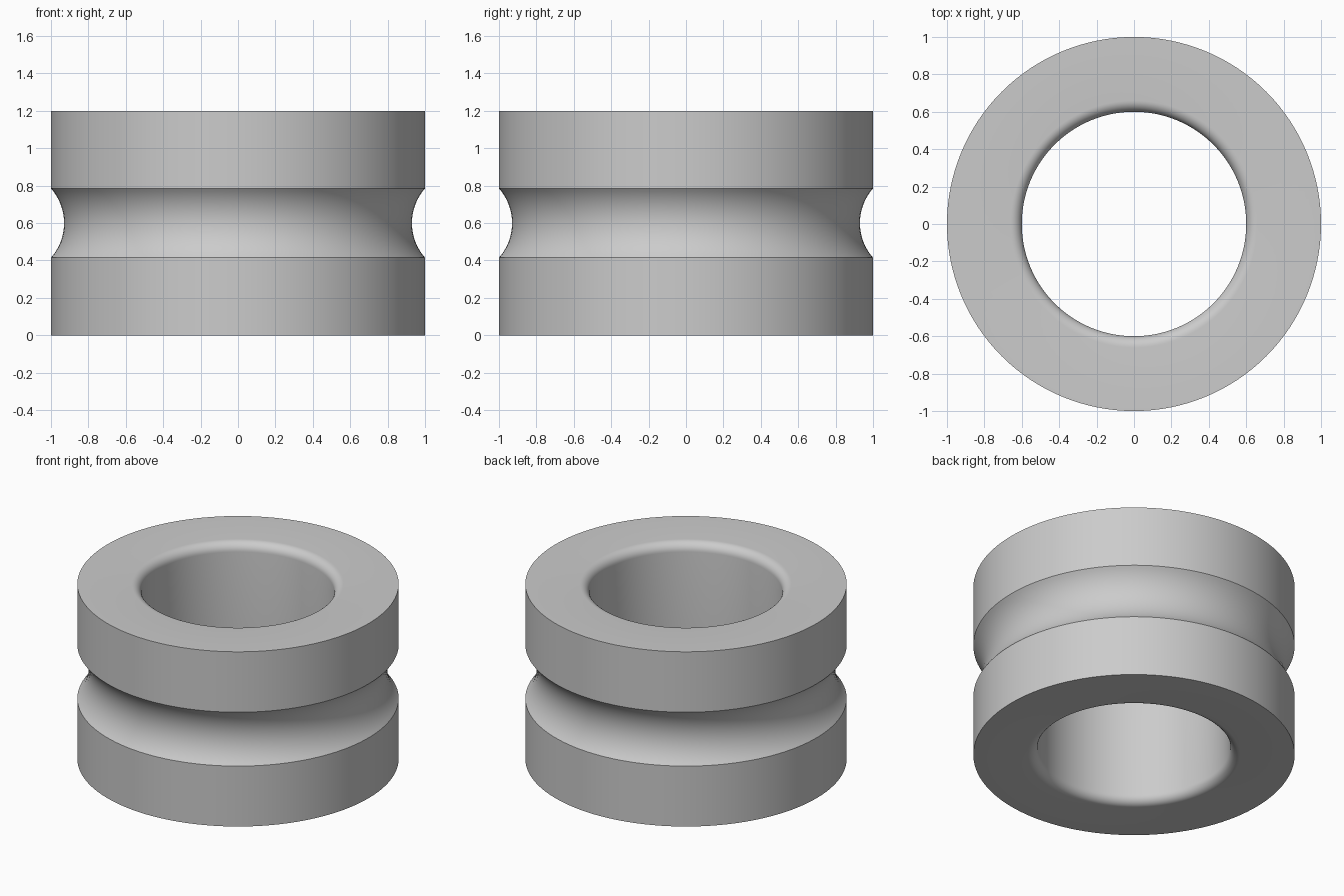
import bpy, bmesh
from math import pi, sin, cos, asin

cube = bpy.data.objects.get("Cube")
if cube:
    bpy.data.objects.remove(cube)

HEIGHT, OUTER, BORE = 1.2, 1.0, 0.6
FILLET = 0.06
GROOVE_HALF, GROOVE_DEPTH = 0.185, 0.07
SEGMENTS = 128


def arc(cx, cz, radius, start, end, steps):
    """Points (r, z) along a circular arc."""
    angles = [start + (end - start) * i / steps for i in range(steps + 1)]
    return [(cx + radius * cos(a), cz + radius * sin(a)) for a in angles]


# Cross-section: outer wall with a shallow round groove, bore with rounded rims
groove_r = (GROOVE_HALF ** 2 + GROOVE_DEPTH ** 2) / (2 * GROOVE_DEPTH)
sweep = asin(GROOVE_HALF / groove_r)
profile = [(OUTER, 0)]
profile += arc(OUTER - GROOVE_DEPTH + groove_r, HEIGHT / 2, groove_r,
               pi + sweep, pi - sweep, 20)
profile += [(OUTER, HEIGHT)]
profile += arc(BORE + FILLET, HEIGHT - FILLET, FILLET, pi / 2, pi, 8)
profile += arc(BORE + FILLET, FILLET, FILLET, pi, 3 * pi / 2, 8)

# Revolve the closed section around z
bm = bmesh.new()
verts = [bm.verts.new((r, 0, z)) for r, z in profile]
edges = [bm.edges.new((v, verts[i - 1])) for i, v in enumerate(verts)]
bmesh.ops.spin(bm, geom=verts + edges, axis=(0, 0, 1), cent=(0, 0, 0),
               angle=2 * pi, steps=SEGMENTS, use_merge=True)
bmesh.ops.remove_doubles(bm, verts=bm.verts, dist=0.0001)
bmesh.ops.recalc_face_normals(bm, faces=bm.faces)
mesh = bpy.data.meshes.new("grooved_ring")
bm.to_mesh(mesh)
bm.free()
ring = bpy.data.objects.new("grooved_ring", mesh)
bpy.context.collection.objects.link(ring)

# Plain grey material
grey = bpy.data.materials.new("light_grey")
grey.use_nodes = True
color = (0.6, 0.6, 0.6, 1)
grey.diffuse_color = color
grey.node_tree.nodes["Principled BSDF"].inputs["Base Color"].default_value = color
mesh.materials.append(grey)

# Smooth curves, crisp rims
bpy.ops.object.select_all(action='DESELECT')
ring.select_set(True)
bpy.context.view_layer.objects.active = ring
bpy.ops.object.shade_smooth_by_angle(angle=pi / 6)
